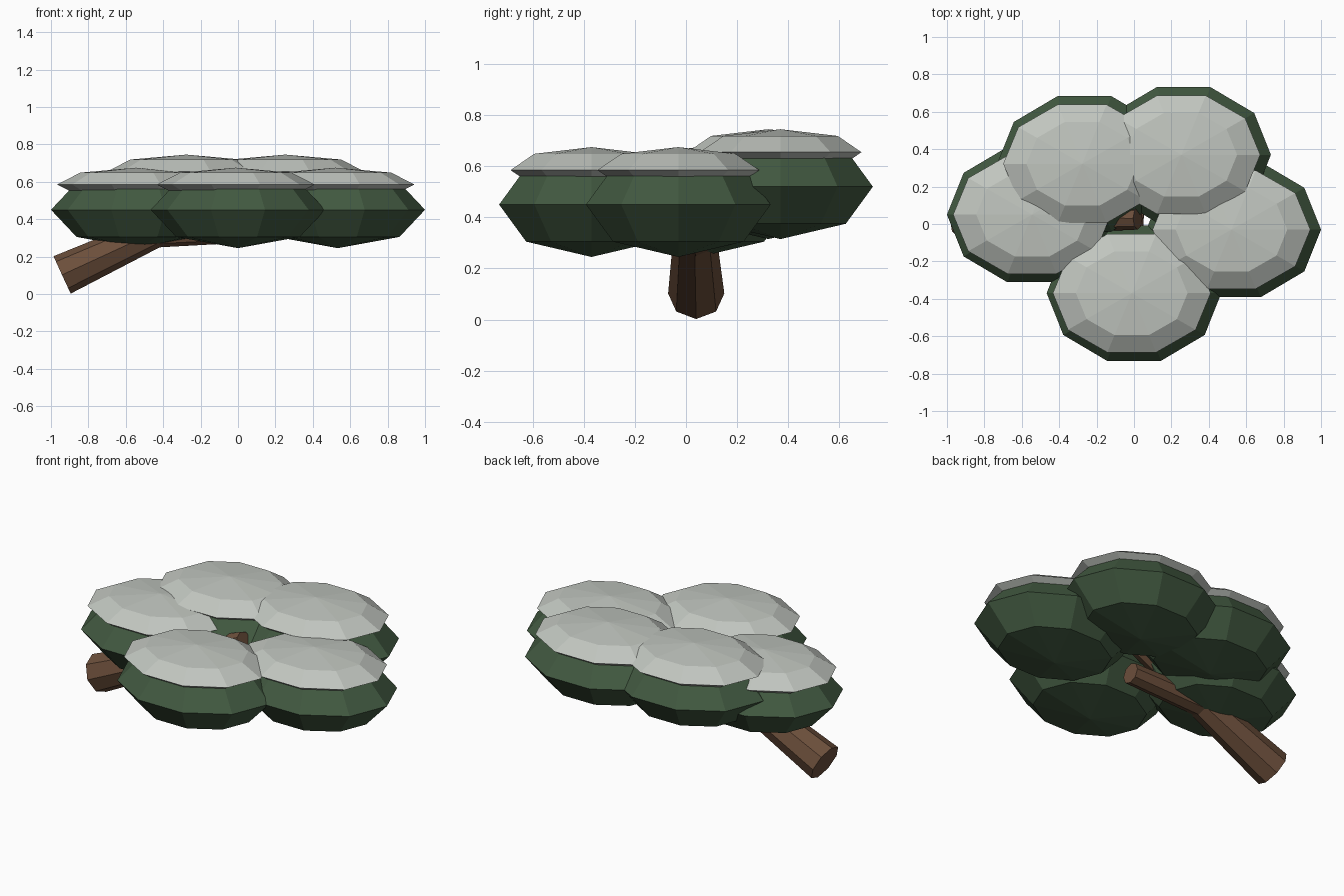
import bpy, bmesh, math
from mathutils import Vector

if "Cube" in bpy.data.objects:
    bpy.data.objects.remove(bpy.data.objects["Cube"])


def material(name, rgb):
    m = bpy.data.materials.new(name)
    m.diffuse_color = (*rgb, 1)
    m.use_nodes = True
    m.node_tree.nodes["Principled BSDF"].inputs["Base Color"].default_value = m.diffuse_color
    return m


LEAF = material("leaf green", (0.054, 0.100, 0.052))
SNOW = material("snow grey", (0.53, 0.56, 0.52))
BARK = material("bark brown", (0.150, 0.078, 0.044))


def finish(name, bm, mat):
    bmesh.ops.recalc_face_normals(bm, faces=bm.faces[:])
    me = bpy.data.meshes.new(name)
    bm.to_mesh(me)
    bm.free()
    me.materials.append(mat)
    bpy.context.collection.objects.link(bpy.data.objects.new(name, me))


def flat_ball(name, c, r, mat, sides=10):
    """Low-poly squashed sphere: two poles and three rings."""
    bm = bmesh.new()
    c = Vector(c)
    rings = []
    for lat in (-45, 0, 45):
        k, h = math.cos(math.radians(lat)), math.sin(math.radians(lat))
        rings.append([bm.verts.new(c + Vector((r[0] * k * math.cos(math.tau * i / sides),
                                               r[1] * k * math.sin(math.tau * i / sides),
                                               r[2] * h))) for i in range(sides)])
    low = bm.verts.new(c - Vector((0, 0, r[2])))
    top = bm.verts.new(c + Vector((0, 0, r[2])))
    for i in range(sides):
        j = (i + 1) % sides
        bm.faces.new((low, rings[0][j], rings[0][i]))
        bm.faces.new((top, rings[2][i], rings[2][j]))
        for a, b in zip(rings, rings[1:]):
            bm.faces.new((a[i], a[j], b[j], b[i]))
    finish(name, bm, mat)


def limb(name, p, q, r0, r1, sides=8):
    """Tapered prism between two points, one edge facing down."""
    bm = bmesh.new()
    p, q = Vector(p), Vector(q)
    d = (q - p).normalized()
    side = Vector((0, 0, 1)).cross(d).normalized()
    up = d.cross(side)
    ends = []
    for o, r in ((p, r0), (q, r1)):
        ends.append([bm.verts.new(o + r * (side * math.cos(math.tau * i / sides)
                                           + up * math.sin(math.tau * i / sides)))
                     for i in range(sides)])
    for i in range(sides):
        j = (i + 1) % sides
        bm.faces.new((ends[0][i], ends[0][j], ends[1][j], ends[1][i]))
    for e in ends:
        bm.faces.new(e)
    finish(name, bm, BARK)


# Leaf pads, each with a thin snow cap
pads = {"front": (0, -0.37, 0.45), "left": (-0.533, 0.05, 0.45),
        "right": (0.533, -0.03, 0.45), "back_left": (-0.265, 0.322, 0.52),
        "back_right": (0.265, 0.37, 0.52)}
for n, (x, y, z) in pads.items():
    flat_ball(n + "_leaf_pad", (x, y, z), (0.467, 0.38, 0.205), LEAF)
    flat_ball(n + "_snow_cap", (x - 0.012, y, z + 0.135), (0.422, 0.333, 0.09), SNOW)

# Leaning trunk and a flatter limb under the crown
limb("trunk", (-0.94, 0.04, 0.102), (0.02, 0.03, 0.545), 0.11, 0.06)
limb("lower_limb", (-0.5, 0.04, 0.315), (0.05, 0.03, 0.335), 0.07, 0.06)
